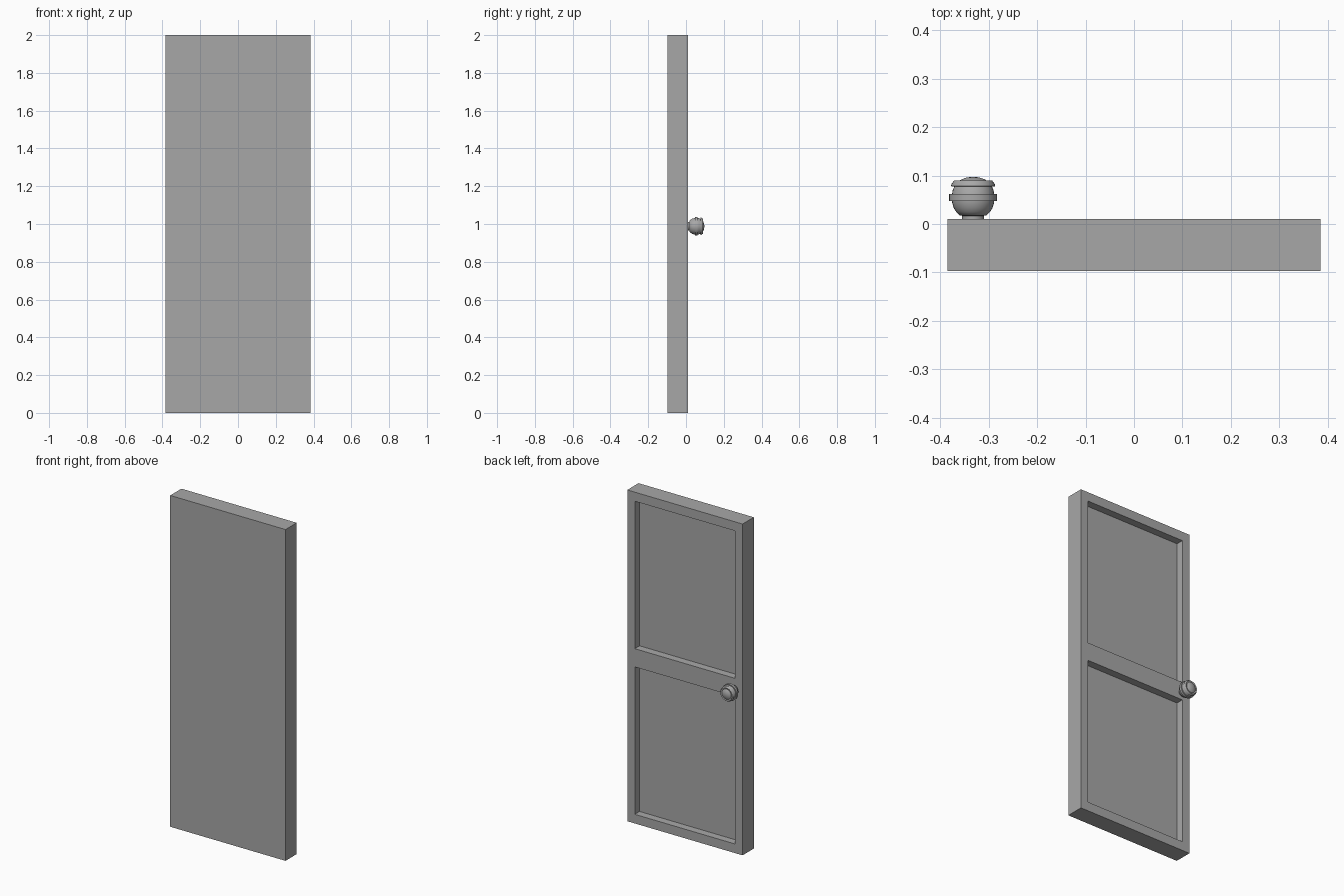
import bpy, bmesh, math
from mathutils import Vector

cube = bpy.data.objects.get("Cube")
if cube:
    bpy.data.objects.remove(cube, do_unlink=True)

HALF_W, HEIGHT = 0.385, 2.0
FRONT_Y, BACK_Y = -0.097, 0.01
STILE, RAIL, RECESS = 0.05, 0.055, 0.045


def make_material(name, colour):
    mat = bpy.data.materials.new(name)
    mat.use_nodes = True
    mat.diffuse_color = colour
    mat.node_tree.nodes["Principled BSDF"].inputs["Base Color"].default_value = colour
    return mat


def finish(bm, name, mat):
    bmesh.ops.recalc_face_normals(bm, faces=bm.faces)
    mesh = bpy.data.meshes.new(name)
    bm.to_mesh(mesh)
    bm.free()
    mesh.materials.append(mat)
    obj = bpy.data.objects.new(name, mesh)
    bpy.context.collection.objects.link(obj)
    return obj


grey = make_material("plain grey", (0.39, 0.39, 0.39, 1))

# Door slab
bm = bmesh.new()
bmesh.ops.create_cube(bm, size=1)
bmesh.ops.scale(bm, vec=(2 * HALF_W, BACK_Y - FRONT_Y, HEIGHT), verts=bm.verts)
bmesh.ops.translate(bm, vec=(0, (BACK_Y + FRONT_Y) / 2, HEIGHT / 2), verts=bm.verts)

# Cut lines for stiles and rails
mid = HEIGHT / 2
cuts = [(Vector((s * (HALF_W - STILE), 0, 0)), Vector((1, 0, 0))) for s in (-1, 1)]
cuts += [(Vector((0, 0, z)), Vector((0, 0, 1)))
         for z in (RAIL, mid - RAIL, mid + RAIL, HEIGHT - RAIL)]
for point, normal in cuts:
    bmesh.ops.bisect_plane(bm, geom=bm.verts[:] + bm.edges[:] + bm.faces[:],
                           plane_co=point, plane_no=normal)

# Two sunken panels on the back
bm.normal_update()
panels = [f for f in bm.faces
          if f.normal.y > 0.9 and abs(f.calc_center_median().x) < 0.1
          and f.calc_area() > 0.3]
bmesh.ops.inset_individual(bm, faces=panels, thickness=0.0005, depth=-RECESS)
finish(bm, "door_slab", grey)

# Turned knob: (radius, distance along y)
profile = [(0.0225, 0.005), (0.0225, 0.017), (0.028, 0.018), (0.035, 0.025),
           (0.040, 0.033), (0.043, 0.043), (0.0435, 0.047), (0.0495, 0.047),
           (0.0495, 0.062), (0.0435, 0.062), (0.042, 0.070), (0.039, 0.077),
           (0.0455, 0.078), (0.045, 0.082), (0.039, 0.090), (0.031, 0.088),
           (0.024, 0.092), (0.013, 0.096), (0, 0.0975)]
bm = bmesh.new()
verts = [bm.verts.new((r, y, 0)) for r, y in profile]
edges = [bm.edges.new(pair) for pair in zip(verts, verts[1:])]
bmesh.ops.spin(bm, geom=verts + edges, cent=(0, 0, 0), axis=(0, 1, 0),
               angle=math.tau, steps=32, use_duplicate=False)
bmesh.ops.remove_doubles(bm, verts=bm.verts, dist=0.0001)
bmesh.ops.holes_fill(bm, edges=[e for e in bm.edges if e.is_boundary])
knob = finish(bm, "door_knob", grey)
knob.location = (-0.332, 0, 0.988)
bpy.ops.object.select_all(action='DESELECT')
knob.select_set(True)
bpy.context.view_layer.objects.active = knob
bpy.ops.object.shade_smooth_by_angle(angle=math.radians(35))
